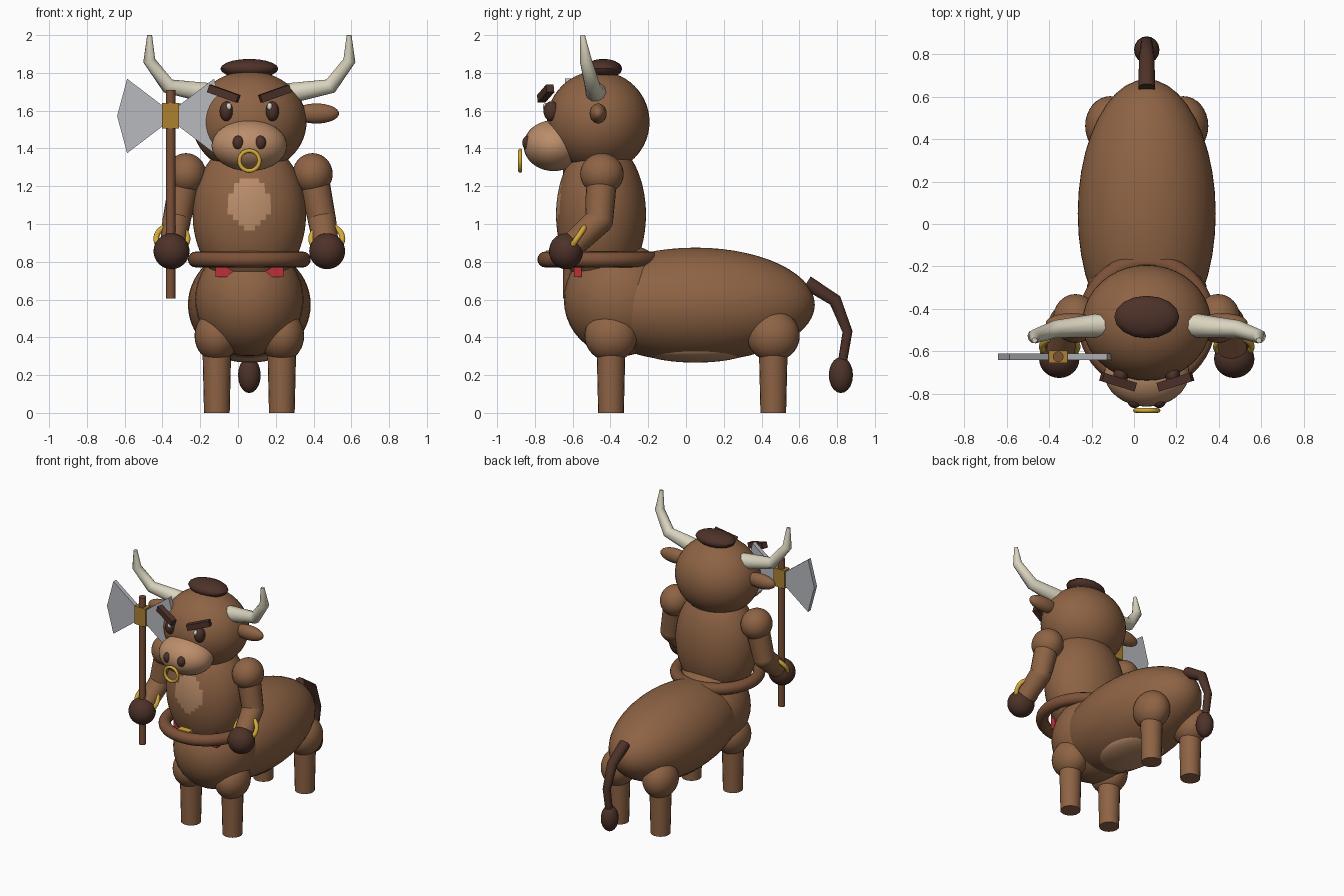
import bpy
import bmesh
import math
from mathutils import Vector, Matrix

cube = bpy.data.objects.get("Cube")
if cube:
    bpy.data.objects.remove(cube, do_unlink=True)

CX = 0.06  # the creature's own centre line
SIDES = ((1, "left"), (-1, "right"))


def material(name, r, g, b):
    m = bpy.data.materials.new(name)
    m.use_nodes = True
    m.diffuse_color = (r, g, b, 1)
    m.node_tree.nodes["Principled BSDF"].inputs["Base Color"].default_value = (r, g, b, 1)
    return m


HIDE = material("brown hide", 0.27, 0.125, 0.058)
TAN = material("tan skin", 0.50, 0.27, 0.145)
DARK = material("dark brown", 0.075, 0.032, 0.022)
LEATHER = material("leather and wood", 0.20, 0.083, 0.04)
HORN = material("horn ivory", 0.70, 0.66, 0.52)
GOLD = material("gold", 0.65, 0.40, 0.04)
BRONZE = material("bronze", 0.42, 0.22, 0.03)
STEEL = material("steel", 0.48, 0.49, 0.52)
RED = material("red cloth", 0.50, 0.03, 0.04)
WHITE = material("eye glint", 0.70, 0.70, 0.70)


def finish(name, bm, mat, smooth=True):
    bmesh.ops.recalc_face_normals(bm, faces=bm.faces)
    mesh = bpy.data.meshes.new(name)
    bm.to_mesh(mesh)
    bm.free()
    mesh.materials.append(mat)
    ob = bpy.data.objects.new(name, mesh)
    bpy.context.collection.objects.link(ob)
    if smooth:
        bpy.ops.object.select_all(action="DESELECT")
        ob.select_set(True)
        bpy.context.view_layer.objects.active = ob
        bpy.ops.object.shade_smooth_by_angle(angle=math.radians(40))
    return ob


def place(loc):
    return Matrix.Translation((CX + loc[0], loc[1], loc[2]))


def ellipsoid(name, loc, radii, mat, seg=32, rings=20):
    bm = bmesh.new()
    bmesh.ops.create_uvsphere(bm, u_segments=seg, v_segments=rings, radius=1,
                              matrix=place(loc) @ Matrix.Diagonal((*radii, 1)))
    return finish(name, bm, mat)


def rod(name, a, b, r1, r2, mat, seg=20):
    a, b = Vector(a), Vector(b)
    turn = (b - a).to_track_quat("Z", "Y").to_matrix().to_4x4()
    bm = bmesh.new()
    bmesh.ops.create_cone(bm, cap_ends=True, segments=seg, radius1=r1, radius2=r2,
                          depth=(b - a).length, matrix=place((a + b) / 2) @ turn)
    return finish(name, bm, mat)


def box(name, loc, size, mat, turn=Matrix()):
    bm = bmesh.new()
    bmesh.ops.create_cube(bm, size=1, matrix=place(loc) @ turn @ Matrix.Diagonal((*size, 1)))
    return finish(name, bm, mat, smooth=False)


def ring(name, loc, major, minor, tilt, mat, seg=40, tube=12):
    # sweep a small circle around the local z axis
    bm = bmesh.new()
    bmesh.ops.create_circle(bm, segments=tube, radius=minor,
                            matrix=Matrix.Translation((major, 0, 0)) @ Matrix.Rotation(math.pi / 2, 4, "X"))
    bmesh.ops.spin(bm, geom=bm.verts[:] + bm.edges[:], cent=(0, 0, 0), axis=(0, 0, 1),
                   angle=2 * math.pi, steps=seg)
    bmesh.ops.remove_doubles(bm, verts=bm.verts, dist=0.0005)
    bm.transform(place(loc) @ Matrix.Rotation(math.radians(tilt), 4, "X"))
    return finish(name, bm, mat)


def tapered_path(name, points, mat):
    # points are (x, y, z, radius)
    curve = bpy.data.curves.new(name, "CURVE")
    curve.dimensions = "3D"
    curve.bevel_depth = 1
    curve.bevel_resolution = 3
    curve.use_fill_caps = True
    line = curve.splines.new("POLY")
    line.points.add(len(points) - 1)
    for p, (x, y, z, r) in zip(line.points, points):
        p.co = (CX + x, y, z, 1)
        p.radius = r
    line.use_smooth = True
    curve.materials.append(mat)
    ob = bpy.data.objects.new(name, curve)
    bpy.context.collection.objects.link(ob)
    return ob


# Four-legged lower body
ellipsoid("barrel", (0, 0.05, 0.573), (0.325, 0.632, 0.302), HIDE, 40, 28)
ellipsoid("belly_patch", (0, 0.05, 0.34), (0.19, 0.30, 0.074), TAN)
ellipsoid("forequarters", (0, -0.35, 0.60), (0.287, 0.297, 0.30), HIDE)
for s, side in SIDES:
    for end, y in (("front", -0.397), ("rear", 0.462)):
        ellipsoid(f"{side}_{end}_haunch", (s * 0.172, y, 0.408), (0.118, 0.14, 0.136), HIDE)
        rod(f"{side}_{end}_leg", (s * 0.172, y, 0), (s * 0.172, y, 0.38), 0.068, 0.077, HIDE)

# Tail
tapered_path("tail", [(0, 0.64, 0.69, 0.04), (0, 0.79, 0.595, 0.036),
                      (0, 0.855, 0.43, 0.028), (0, 0.825, 0.25, 0.025)], DARK)
ellipsoid("tail_tuft", (0, 0.82, 0.20), (0.06, 0.064, 0.095), DARK, 16, 10)

# Torso, with a tan patch on the chest
torso = ellipsoid("torso", (0, -0.45, 1.05), (0.30, 0.238, 0.40), HIDE, 64, 44)
torso.data.materials.append(TAN)
for f in torso.data.polygons:
    c = f.center
    if c.y < -0.5 and ((c.x - CX) / 0.108) ** 2 + ((c.z - 1.108) / 0.132) ** 2 < 1:
        f.material_index = 1

# Belt, buckle and cloth
ring("belt", (0, -0.462, 0.812), 0.283, 0.042, 0, LEATHER, 48, 16)
box("buckle", (0, -0.715, 0.814), (0.095, 0.05, 0.09), GOLD)
box("loincloth", (0, -0.572, 0.785), (0.36, 0.04, 0.13), RED)

# Arms
for s, side in SIDES:
    elbow = (s * 0.385, -0.46, 1.02)
    hand = (s * 0.412, -0.635, 0.856)
    ellipsoid(f"{side}_shoulder", (s * 0.335, -0.445, 1.265), (0.106, 0.115, 0.11), HIDE)
    rod(f"{side}_upper_arm", (s * 0.335, -0.445, 1.265), elbow, 0.083, 0.074, HIDE)
    ellipsoid(f"{side}_elbow", elbow, (0.074, 0.074, 0.074), HIDE)
    rod(f"{side}_forearm", elbow, hand, 0.075, 0.065, HIDE)
    ellipsoid(f"{side}_fist", hand, (0.095, 0.09, 0.095), DARK)
    ring(f"{side}_bracelet", (s * 0.41, -0.578, 0.922), 0.083, 0.015, 56, GOLD)

# Head
ellipsoid("head", (0, -0.465, 1.54), (0.303, 0.272, 0.27), HIDE, 40, 28)
ellipsoid("muzzle", (0, -0.70, 1.415), (0.20, 0.16, 0.135), TAN)
ellipsoid("hair_tuft", (0, -0.438, 1.822), (0.153, 0.10, 0.052), DARK, 16, 10)
ring("nose_ring", (0, -0.878, 1.335), 0.053, 0.011, 90, GOLD)
for s, side in SIDES:
    ellipsoid(f"{side}_nostril", (s * 0.058, -0.837, 1.43), (0.031, 0.03, 0.038), DARK, 20, 12)
    ellipsoid(f"{side}_eye", (s * 0.122, -0.712, 1.597), (0.035, 0.042, 0.053), DARK, 24, 16)
    ellipsoid(f"{side}_eye_glint", (s * 0.108, -0.742, 1.622), (0.014, 0.016, 0.02), WHITE, 16, 10)
    turn = Matrix.Rotation(s * 0.30, 4, "Z") @ Matrix.Rotation(s * -0.33, 4, "Y")
    box(f"{side}_eyebrow", (s * 0.135, -0.743, 1.69), (0.17, 0.042, 0.042), DARK, turn)
    ellipsoid(f"{side}_ear", (s * 0.355, -0.465, 1.585), (0.12, 0.045, 0.053), HIDE, 24, 16)
    tapered_path(f"{side}_horn", [(s * 0.20, -0.475, 1.69, 0.058), (s * 0.43, -0.495, 1.73, 0.042),
                                  (s * 0.53, -0.53, 1.865, 0.033), (s * 0.528, -0.548, 2.0, 0.013)], HORN)

# Double-bladed axe in the right hand
AX, AY, AZ = -0.417, -0.625, 1.572
rod("axe_handle", (AX, AY, 0.605), (AX, AY, 1.71), 0.025, 0.025, LEATHER, 16)
box("axe_socket", (AX, AY, AZ), (0.09, 0.06, 0.135), BRONZE)
profile = [(0.03, 0.045), (0.23, 0.197), (0.283, 0), (0.23, -0.197), (0.03, -0.045)]
for s, side in SIDES:
    bm = bmesh.new()
    face = bm.faces.new([bm.verts.new((s * x, -0.016, z)) for x, z in profile])
    slab = bmesh.ops.extrude_face_region(bm, geom=[face])["geom"]
    bmesh.ops.translate(bm, vec=(0, 0.032, 0), verts=[v for v in slab if isinstance(v, bmesh.types.BMVert)])
    bm.transform(place((AX, AY, AZ)))
    finish(f"{side}_axe_blade", bm, STEEL, smooth=False)
